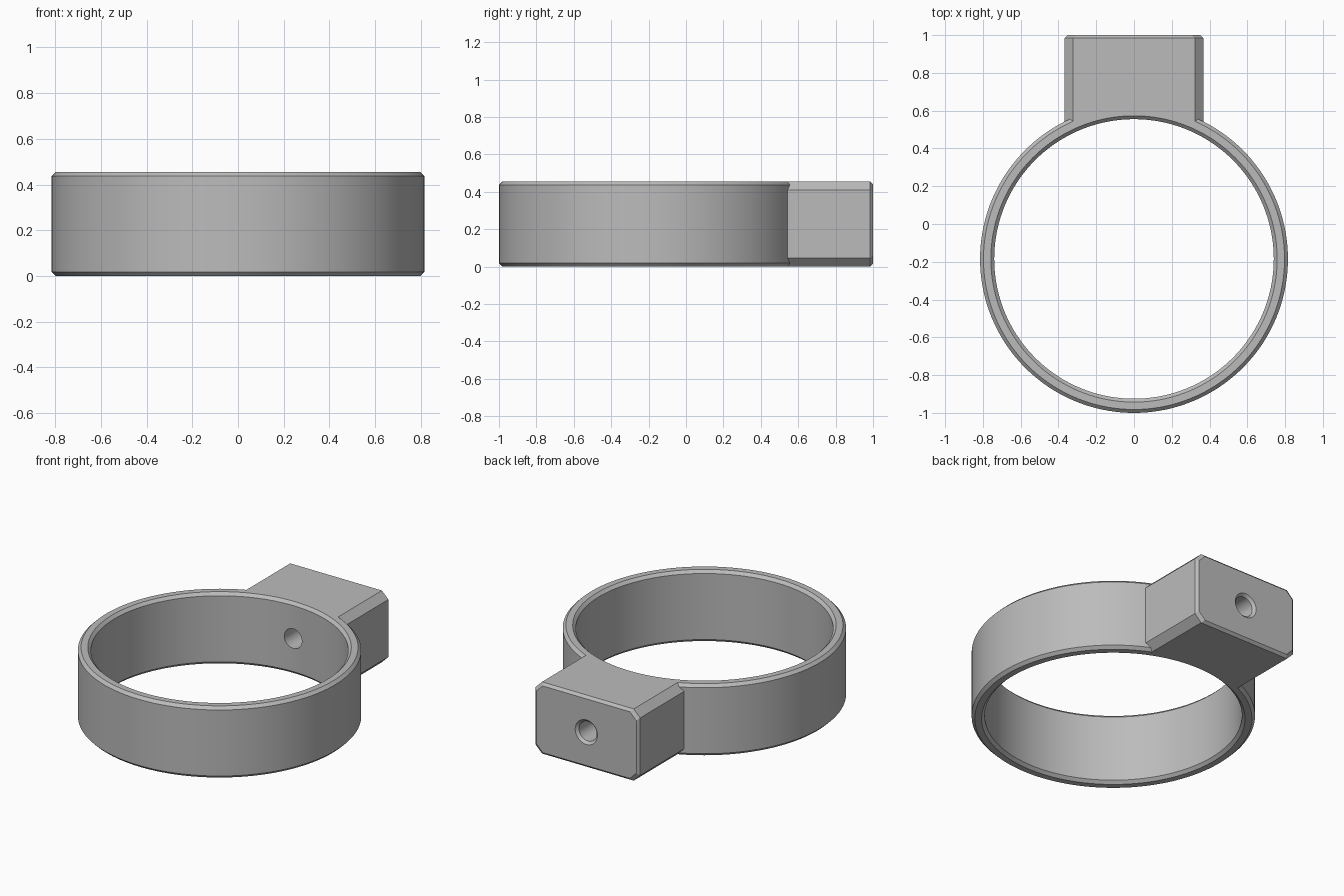
import bpy, bmesh, math
from mathutils import Matrix

cube = bpy.data.objects.get("Cube")
if cube:
    bpy.data.objects.remove(cube, do_unlink=True)

H, CY = 0.455, -0.185      # height, ring centre
R_OUT, R_IN, C = 0.815, 0.74, 0.018

grey = bpy.data.materials.new("grey metal")
grey.use_nodes = True
grey.diffuse_color = (0.5, 0.5, 0.5, 1)
grey.node_tree.nodes["Principled BSDF"].inputs["Base Color"].default_value = (0.5, 0.5, 0.5, 1)


def loft(name, loops, matrix=Matrix()):
    """Closed solid through a stack of equal-sized loops."""
    bm = bmesh.new()
    rings = [[bm.verts.new(p) for p in loop] for loop in loops]
    n = len(rings[0])
    for a, b in zip(rings, rings[1:]):
        for i in range(n):
            j = (i + 1) % n
            bm.faces.new((a[i], a[j], b[j], b[i]))
    bm.faces.new(rings[0][::-1])
    bm.faces.new(rings[-1])
    bmesh.ops.transform(bm, matrix=matrix, verts=bm.verts)
    bmesh.ops.recalc_face_normals(bm, faces=bm.faces)
    mesh = bpy.data.meshes.new(name)
    bm.to_mesh(mesh)
    bm.free()
    mesh.materials.append(grey)
    ob = bpy.data.objects.new(name, mesh)
    bpy.context.collection.objects.link(ob)
    return ob


def turned(name, profile, matrix, n):
    """Solid of revolution from (radius, height) pairs."""
    angles = [2 * math.pi * i / n for i in range(n)]
    return loft(name, [[(r * math.cos(a), r * math.sin(a), z) for a in angles]
                       for r, z in profile], matrix)


def combine(target, other, operation):
    bpy.context.view_layer.objects.active = target
    mod = target.modifiers.new(operation, 'BOOLEAN')
    mod.operation, mod.object, mod.solver = operation, other, 'EXACT'
    bpy.ops.object.modifier_apply(modifier=mod.name)
    bpy.data.objects.remove(other, do_unlink=True)


# Outer band with chamfered rims
centre = Matrix.Translation((0, CY, 0))
ring = turned("clamp_ring", [(R_OUT - C, 0), (R_OUT, C), (R_OUT, H - C), (R_OUT - C, H)],
              centre, 144)


# Mounting block: chamfered rectangle running back, with a chamfered end
def section(y, inset):
    w, h, c = 0.367 - inset, H / 2 - inset, 0.045
    quarter = [(w, h - c), (w - c, h)]
    half = quarter + [(-x, z) for x, z in reversed(quarter)]
    return [(x, y, H / 2 + z) for x, z in half + [(-x, -z) for x, z in half]]


block = loft("mounting_block", [section(0.3, 0), section(1 - 0.016, 0), section(1, 0.016)])
combine(ring, block, 'UNION')

# Ring bore, flared at both rims
flare = R_IN + C + 0.1
bore = turned("bore_cutter", [(flare, -0.1), (R_IN, C), (R_IN, H - C), (flare, H + 0.1)],
              centre, 144)
combine(ring, bore, 'DIFFERENCE')

# Screw hole through the block, flared at the back
along_y = Matrix.Translation((0, 0, H / 2)) @ Matrix.Rotation(-math.pi / 2, 4, 'X')
hole = turned("hole_cutter", [(0.062, 0.3), (0.062, 0.984), (0.098, 1.02)], along_y, 48)
combine(ring, hole, 'DIFFERENCE')

bpy.ops.object.select_all(action='DESELECT')
ring.select_set(True)
bpy.context.view_layer.objects.active = ring
bpy.ops.object.shade_smooth_by_angle(angle=math.radians(25))
